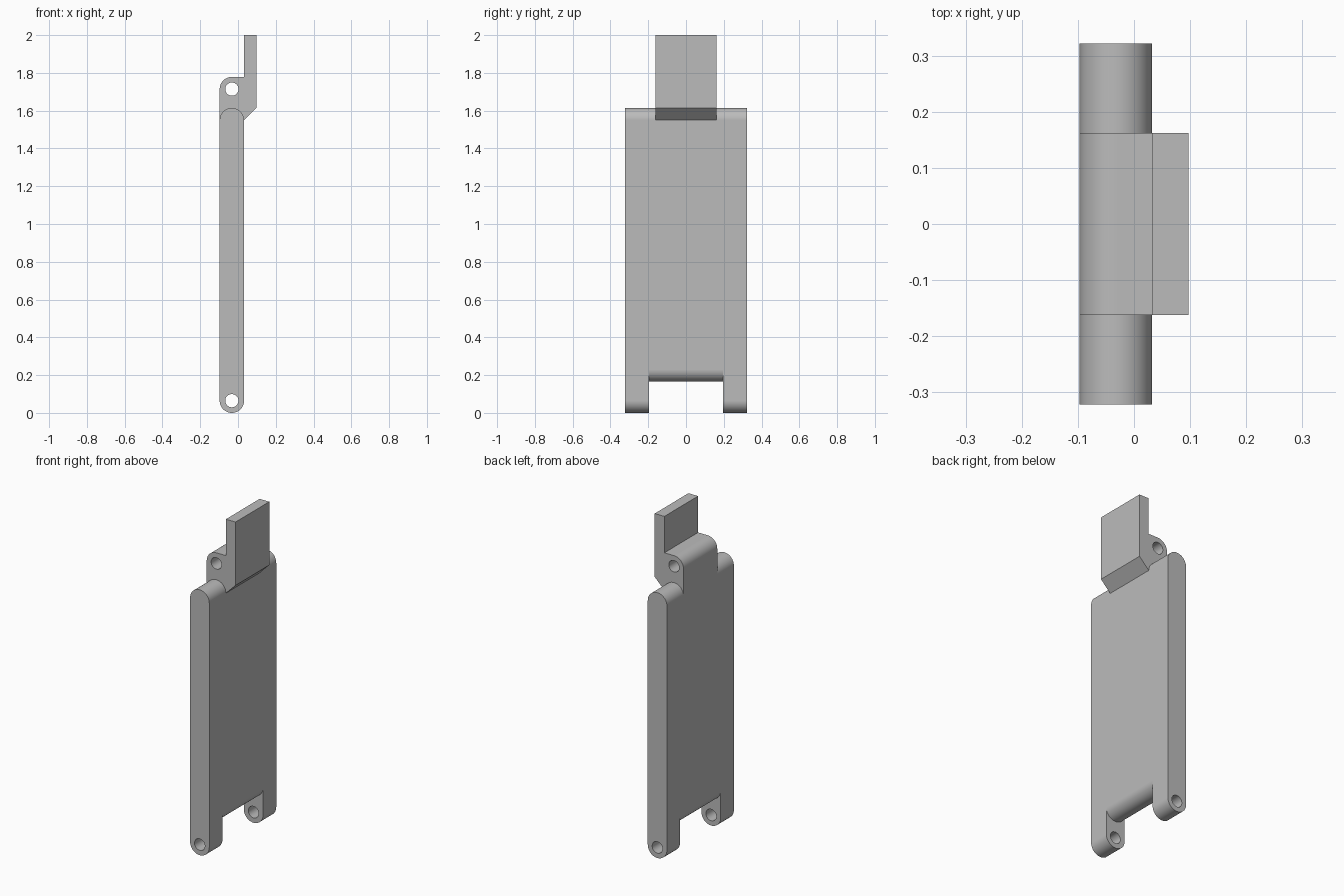
import bpy
import bmesh
from math import pi, sin, cos, radians
from mathutils import Vector

cube = bpy.data.objects.get("Cube")
if cube:
    bpy.data.objects.remove(cube)

# Shared dimensions
R = 0.0645            # half thickness of the panel
CX = -0.0325          # panel centre line
LOW, HIGH = 0.0645, 1.55
PIN_TOP = 1.714
PIN_R = 0.035
HALF_W = 0.322        # half width of the panel
NOTCH_W = 0.195
HINGE_W = 0.162

grey = bpy.data.materials.new("plain grey")
grey.use_nodes = True
colour = (0.5, 0.5, 0.5, 1)
grey.diffuse_color = colour
grey.node_tree.nodes["Principled BSDF"].inputs["Base Color"].default_value = colour


def arc(z, start, end, radius=R, steps=24):
    """Points (x, z) of an arc on the panel centre line, angles in degrees."""
    angles = [radians(start + (end - start) * i / steps) for i in range(steps + 1)]
    return [(CX + radius * cos(a), z + radius * sin(a)) for a in angles]


def prism(name, profile, half_width):
    """Extrude an x-z profile symmetrically along y."""
    bm = bmesh.new()
    face = bm.faces.new([bm.verts.new((x, -half_width, z)) for x, z in profile])
    grown = bmesh.ops.extrude_face_region(bm, geom=[face])
    moved = [v for v in grown["geom"] if isinstance(v, bmesh.types.BMVert)]
    bmesh.ops.translate(bm, verts=moved, vec=Vector((0, 2 * half_width, 0)))
    bmesh.ops.recalc_face_normals(bm, faces=bm.faces)
    mesh = bpy.data.meshes.new(name)
    bm.to_mesh(mesh)
    bm.free()
    mesh.materials.append(grey)
    obj = bpy.data.objects.new(name, mesh)
    bpy.context.collection.objects.link(obj)
    return obj


def activate(obj):
    bpy.ops.object.select_all(action='DESELECT')
    obj.select_set(True)
    bpy.context.view_layer.objects.active = obj


def cut(obj, cutter):
    """Subtract the cutter for good and delete it."""
    cutter.hide_render = True
    mod = obj.modifiers.new("cut", 'BOOLEAN')
    mod.operation = 'DIFFERENCE'
    mod.solver = 'EXACT'
    mod.object = cutter
    activate(obj)
    bpy.ops.object.modifier_apply(modifier=mod.name)
    bpy.data.objects.remove(cutter)


def pin_hole(obj, z):
    cut(obj, prism("pin_cutter", arc(z, 0, 360, PIN_R, 40)[:-1], 0.5))


def finish(obj):
    activate(obj)
    bpy.ops.object.shade_smooth_by_angle(angle=radians(30))
    mod = obj.modifiers.new("clean shading", 'WEIGHTED_NORMAL')
    mod.keep_sharp = True


# Panel with rounded ends, and two lugs left by a round-topped notch
panel = prism("panel", arc(LOW, 180, 360) + arc(HIGH, 0, 180), HALF_W)
notch_z = 0.165 + R
notch = [(-0.3, -0.1), (0.3, -0.1), (0.3, notch_z)]
notch += arc(notch_z, 360, 180) + [(-0.3, notch_z)]
cut(panel, prism("notch_cutter", notch, NOTCH_W))
pin_hole(panel, LOW)
finish(panel)

# Hinge block with its upright tab
tab_in, tab_out = CX + R, 0.097
hinge = [(CX - R, HIGH), (tab_in, HIGH), (tab_out, HIGH + R), (tab_out, 2),
         (tab_in, 2), (tab_in, PIN_TOP + R)]
hinge += arc(PIN_TOP, 90, 180)
hinge_block = prism("hinge_block_and_tab", hinge, HINGE_W)
pin_hole(hinge_block, PIN_TOP)
finish(hinge_block)
